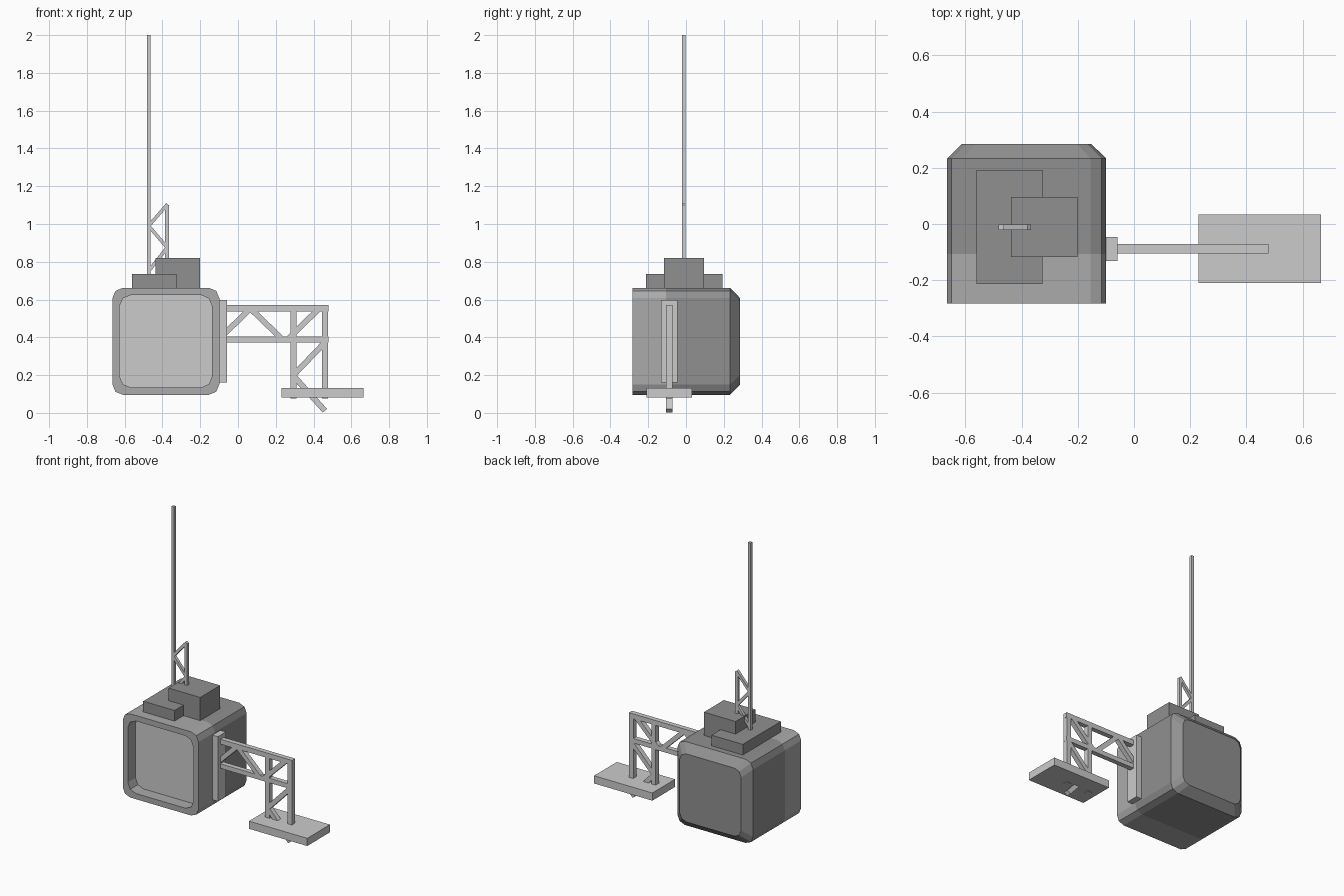
import bpy, bmesh, math
from mathutils import Vector

if "Cube" in bpy.data.objects:
    bpy.data.objects.remove(bpy.data.objects["Cube"])


def material(name, v):
    m = bpy.data.materials.new(name)
    m.diffuse_color = (v, v, v, 1)
    m.use_nodes = True
    m.node_tree.nodes["Principled BSDF"].inputs["Base Color"].default_value = m.diffuse_color
    return m


DARK = material("dark_grey", 0.28)
MID = material("mid_grey", 0.41)
STEEL = material("steel_grey", 0.60)
PALE = material("pale_grey", 0.80)


def make_object(name, bm, *mats):
    bmesh.ops.recalc_face_normals(bm, faces=bm.faces)
    mesh = bpy.data.meshes.new(name)
    bm.to_mesh(mesh)
    bm.free()
    for m in mats:
        mesh.materials.append(m)
    ob = bpy.data.objects.new(name, mesh)
    bpy.context.collection.objects.link(ob)
    return ob


def box(name, x0, x1, y0, y1, z0, z1, mat=STEEL):
    bm = bmesh.new()
    bmesh.ops.create_cube(bm, size=1)
    for v in bm.verts:
        v.co = ((x0 + x1) / 2 + v.co.x * (x1 - x0),
                (y0 + y1) / 2 + v.co.y * (y1 - y0),
                (z0 + z1) / 2 + v.co.z * (z1 - z0))
    return make_object(name, bm, mat)


def brace(name, start, end, width, y0, y1):
    """Flat diagonal strut in the XZ plane."""
    a, b = Vector(start), Vector(end)
    d = (b - a).normalized()
    n = Vector((-d.y, d.x)) * width / 2
    corners = (a + n, a - n, b - n, b + n)
    bm = bmesh.new()
    front, back = ([bm.verts.new((p.x, y, p.y)) for p in corners] for y in (y0, y1))
    bm.faces.new(front)
    bm.faces.new(back)
    for i in range(4):
        j = (i + 1) % 4
        bm.faces.new((front[i], front[j], back[j], back[i]))
    return make_object(name, bm, STEEL)


def zigzag(name, points, width, y0, y1):
    for i, (p, q) in enumerate(zip(points, points[1:])):
        brace(f"{name}_{i + 1}", p, q, width, y0, y1)


def rounded_ring(bm, half, radius, y, cx=-0.382, cz=0.379):
    """Square loop whose corners have two segments."""
    verts = []
    for k in range(4):
        c = math.radians(45 + 90 * k)
        ox = math.copysign(half - radius, math.cos(c))
        oz = math.copysign(half - radius, math.sin(c))
        for s in (-45, 0, 45):
            t = c + math.radians(s)
            verts.append(bm.verts.new((cx + ox + radius * math.cos(t), y,
                                       cz + oz + radius * math.sin(t))))
    return verts


# Housing: recessed pale panel, mid grey front frame, dark chamfered back
bm = bmesh.new()
rings = [rounded_ring(bm, *r) for r in (
    (0.245, 0.06, -0.20), (0.245, 0.06, -0.282), (0.283, 0.055, -0.282),
    (0.283, 0.055, -0.107), (0.283, 0.055, 0.233), (0.230, 0.05, 0.285))]
for k, (a, b) in enumerate(zip(rings, rings[1:])):
    for i in range(12):
        j = (i + 1) % 12
        bm.faces.new((a[i], a[j], b[j], b[i])).material_index = 1 if k < 3 else 0
bm.faces.new(rings[0]).material_index = 2
bm.faces.new(rings[-1])
make_object("housing", bm, DARK, MID, PALE)

# Stepped blocks on the roof
box("roof_block_low", -0.56, -0.326, -0.213, 0.193, 0.65, 0.734, DARK)
box("roof_block_high", -0.438, -0.201, -0.117, 0.096, 0.65, 0.819, DARK)

# Antenna mast with short braced post
MY = (-0.022, -0.002)
box("mast", -0.482, -0.463, *MY, 0.70, 2.0)
box("mast_post", -0.386, -0.366, *MY, 0.70, 1.10)
zigzag("mast_brace", [(-0.472, 0.752), (-0.375, 0.875), (-0.473, 0.99),
                      (-0.373, 1.105)], 0.018, *MY)

# Side bracket and truss arm
TY = (-0.105, -0.072)
box("arm_mount", -0.105, -0.058, -0.132, -0.046, 0.16, 0.597)
box("arm_top_rail", -0.07, 0.478, *TY, 0.537, 0.57)
box("arm_bottom_rail", -0.07, 0.478, *TY, 0.373, 0.404)
zigzag("arm_brace", [(-0.09, 0.40), (0.065, 0.553), (0.236, 0.388)], 0.03, *TY)
brace("arm_brace_3", (0.262, 0.388), (0.43, 0.553), 0.03, *TY)

# Hanging legs and platform
box("hanger_inner", 0.277, 0.309, *TY, 0.077, 0.55)
box("hanger_outer", 0.445, 0.477, *TY, 0.077, 0.57)
zigzag("hanger_brace", [(0.46, 0.373), (0.292, 0.198), (0.460, 0.0115)], 0.03, *TY)
box("platform", 0.229, 0.665, -0.21, 0.033, 0.081, 0.133)
